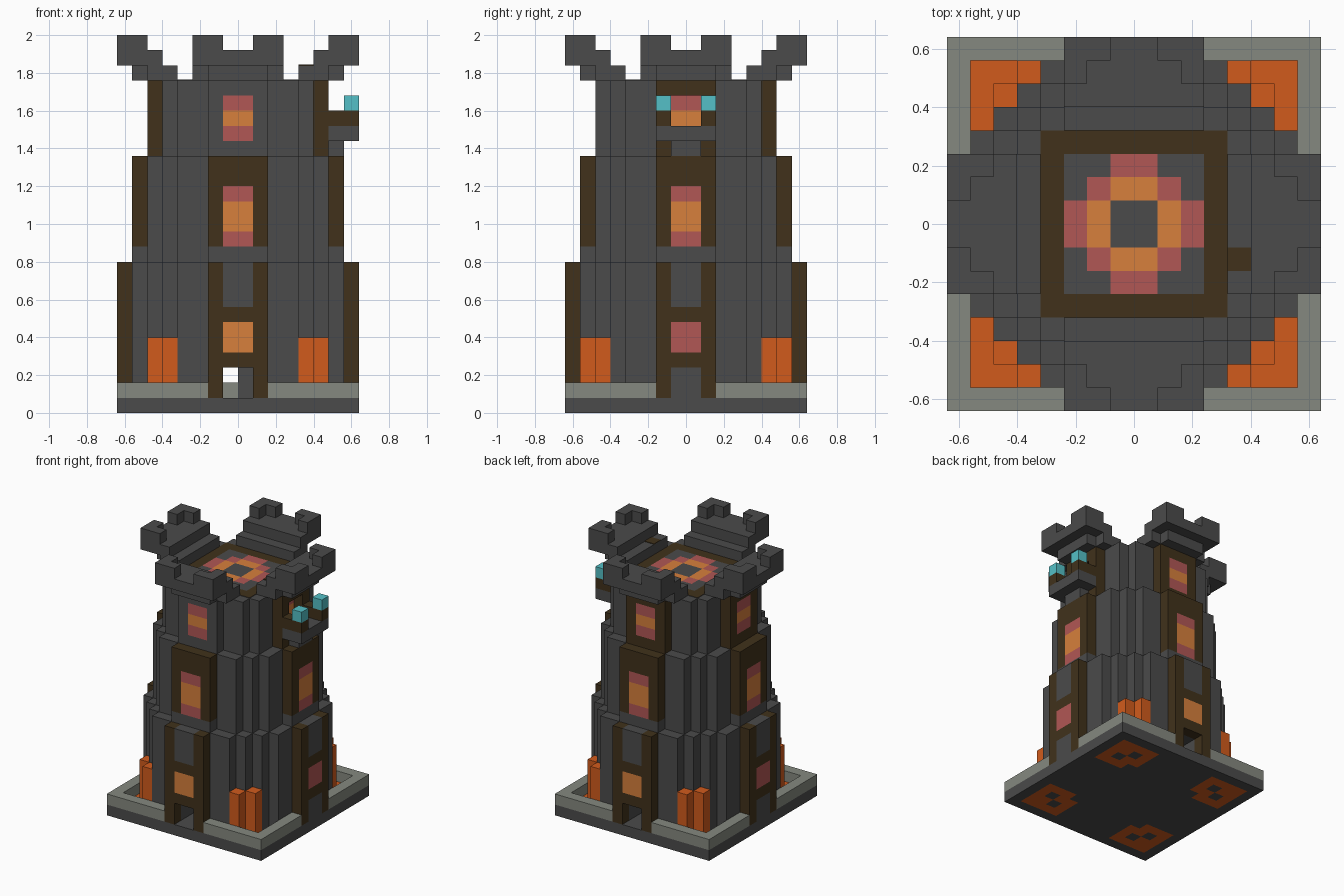
import bpy, bmesh
from math import pi
from mathutils import Matrix, Vector

U = 0.08  # one block
FRONT, RIGHT, BACK, LEFT = range(4)
ALL = (FRONT, RIGHT, BACK, LEFT)

cube = bpy.data.objects.get("Cube")
if cube:
    bpy.data.objects.remove(cube, do_unlink=True)


def material(name, rgb):
    m = bpy.data.materials.new(name)
    m.use_nodes = True
    m.diffuse_color = (*rgb, 1)
    m.node_tree.nodes["Principled BSDF"].inputs["Base Color"].default_value = (*rgb, 1)
    return m


STONE = material("dark_stone", (0.07, 0.07, 0.07))
PALE = material("pale_stone", (0.235, 0.25, 0.215))
WOOD = material("dark_wood", (0.052, 0.031, 0.011))
AMBER = material("amber_glass", (0.68, 0.215, 0.045))
ROSE = material("rose_glass", (0.44, 0.095, 0.09))
LAVA = material("orange_lava", (0.64, 0.105, 0.012))
TEAL = material("teal_lamp", (0.09, 0.53, 0.57))


def finish(name, bm, *mats):
    """Turn a mesh measured in blocks into an object."""
    bmesh.ops.recalc_face_normals(bm, faces=bm.faces)
    bmesh.ops.scale(bm, vec=(U, U, U), verts=bm.verts)
    me = bpy.data.meshes.new(name)
    bm.to_mesh(me)
    bm.free()
    for m in mats:
        me.materials.append(m)
    ob = bpy.data.objects.new(name, me)
    bpy.context.collection.objects.link(ob)
    return ob


def part(name, mat, boxes, sides=(FRONT,)):
    """Boxes (across, outward, up ranges), repeated on the given sides."""
    bm = bmesh.new()
    for k in sides:
        turn = Matrix.Rotation(k * pi / 2, 4, "Z")
        for (x0, x1), (r0, r1), (z0, z1) in boxes:
            place = Matrix.Translation(((x0 + x1) / 2, -(r0 + r1) / 2, (z0 + z1) / 2))
            size = Matrix.Diagonal((x1 - x0, r1 - r0, z1 - z0, 1))
            bmesh.ops.create_cube(bm, size=1, matrix=turn @ place @ size)
    return finish(name, bm, mat)


def pair(across, out, up):
    """A box and its mirror image."""
    a, b = across
    return [((a, b), out, up), ((-b, -a), out, up)]


def tile_slab(name, half, z0, z1, rule, *mats):
    """Square slab of unit tiles, coloured by distance from the centre."""
    bm = bmesh.new()
    bmesh.ops.create_grid(bm, x_segments=2 * half, y_segments=2 * half, size=half,
                          matrix=Matrix.Translation((0, 0, z0)))
    new = bmesh.ops.extrude_face_region(bm, geom=bm.faces[:])["geom"]
    bmesh.ops.translate(bm, vec=(0, 0, z1 - z0),
                        verts=[v for v in new if isinstance(v, bmesh.types.BMVert)])
    bm.normal_update()
    for f in bm.faces:
        if abs(f.normal.z) > 0.5:
            c = f.calc_center_median()
            f.material_index = rule(int(abs(c.x)), int(abs(c.y)))
    return finish(name, bm, *mats)


def tier(name, r, z0, z1):
    """Round tower storey with stepped corners."""
    bm = bmesh.new()
    steps = [(r, 4)]
    for i in range(r - 4):
        steps += [(r - 1 - i, 4 + i), (r - 1 - i, 5 + i)]
    verts = []
    for k in ALL:
        turn = Matrix.Rotation(k * pi / 2, 3, "Z")
        verts += [bm.verts.new(turn @ Vector((x, y, z0))) for x, y in steps]
    face = bm.faces.new(verts)
    new = bmesh.ops.extrude_face_region(bm, geom=[face])["geom"]
    bmesh.ops.translate(bm, vec=(0, 0, z1 - z0),
                        verts=[v for v in new if isinstance(v, bmesh.types.BMVert)])
    return finish(name, bm, STONE)


# Base slab with lava pools, pale kerb and lava pillars
def pool(a, b):
    inside = 3 <= min(a, b) and max(a, b) <= 6
    return int(inside and (a, b) not in ((3, 3), (4, 5), (5, 4)))


tile_slab("base_slab", 8, 0, 1, pool, STONE, LAVA)
part("kerb", PALE, [((2, 8), (7, 8), (1, 2)), ((-7, -2), (7, 8), (1, 2))], ALL)
pillars = []
for s in (1, -1):
    out_far, out_near = sorted((s * 6, s * 7)), sorted((s * 5, s * 6))
    pillars += pair((4, 5), out_far, (1, 5)) + pair((5, 6), out_near, (1, 5))
part("lava_pillars", LAVA, pillars)

# Tower storeys, with a passage through the lowest one
lower = tier("lower_storey", 7, 1, 10)
tier("middle_storey", 6, 10, 17)
tier("upper_storey", 5, 17, 22)
cutter = part("passage_cutter", STONE, [((-1, 1), (-9, 9), (0.5, 3))])
cutter.hide_render = True
cut = lower.modifiers.new("passage", "BOOLEAN")
cut.operation, cut.object, cut.solver = "DIFFERENCE", cutter, "EXACT"
bpy.context.view_layer.objects.active = lower
bpy.ops.object.modifier_apply(modifier=cut.name)
bpy.data.objects.remove(cutter, do_unlink=True)
part("passage_wall", STONE, [((0, 1), (-4, 4), (1, 3))])
part("passage_step", PALE, [((-1, 0), (-4, 4), (1, 2))])

# Lower panels: timber frame, window and arch
out, mid = (7, 8), (-1, 1)
part("lower_frames", WOOD, pair((1, 2), out, (1, 10))
     + [(mid, out, (3, 4)), (mid, out, (6, 7))], ALL)
part("lower_arches", STONE, [(mid, out, (7, 10))], ALL)
part("side_doors", STONE, [(mid, out, (1, 3))], (RIGHT, LEFT))
part("lower_amber_windows", AMBER, [(mid, out, (4, 6))], (FRONT, BACK))
part("lower_rose_windows", ROSE, [(mid, out, (4, 6))], (RIGHT, LEFT))

# Middle panels
out = (6, 7)
part("middle_sills", STONE, [((-2, 2), out, (10, 11))], ALL)
part("middle_frames", WOOD, pair((1, 2), out, (11, 17)) + [(mid, out, (15, 17))], ALL)
part("middle_rose_glass", ROSE, [(mid, out, (11, 12)), (mid, out, (14, 15))], ALL)
part("middle_amber_glass", AMBER, [(mid, out, (12, 14))], ALL)

# Upper panels, stone in front and timber elsewhere
out = (5, 6)
frame = pair((1, 2), out, (17, 22)) + [(mid, out, (17, 18)), (mid, out, (21, 22))]
part("upper_front_frame", STONE, frame)
part("upper_frames", WOOD, frame, (RIGHT, BACK, LEFT))
windows = (FRONT, BACK, LEFT)
part("upper_rose_glass", ROSE, [(mid, out, (18, 19)), (mid, out, (20, 21))], windows)
part("upper_amber_glass", AMBER, [(mid, out, (19, 20))], windows)

# Balcony with lamps and a recessed doorway
door = (5, 5.1)
part("balcony_door_top", ROSE, [(mid, door, (20, 21))], (RIGHT,))
part("balcony_door", AMBER, [(mid, door, (19, 20))], (RIGHT,))
part("balcony_floor", STONE, [((-2, 2), (6, 8), (18, 19)), (mid, (5, 6), (18, 19)),
                              (mid, (6, 7), (17, 18))], (RIGHT,))
part("balcony_rails", WOOD, pair((1, 2), (6, 8), (19, 20)), (RIGHT,))
part("balcony_lamps", TEAL, pair((1, 2), (7, 8), (20, 21)), (RIGHT,))


# Roof mosaic: 0 stone, 1 wood, 2 amber, 3 rose
def mosaic(a, b):
    if max(a, b) == 3:
        return 1
    if a + b == 1:
        return 2
    return 3 if (a, b) in ((1, 1), (0, 2), (2, 0)) else 0


tile_slab("roof_mosaic", 4, 22, 22.05, mosaic, STONE, WOOD, AMBER, ROSE)

# Overhanging battlements with corner-shaped merlons
part("battlements", STONE, [((-3, 3), (4, 6), (22, 23)), ((-2, 2), (6, 7), (22, 23)),
                            ((-3, 3), (5, 8), (23, 24))]
     + pair((2, 3), (6, 8), (24, 25)) + pair((1, 2), (7, 8), (24, 25)), ALL)
part("battlement_board", WOOD, [((-2, -1), (4, 5), (23, 23.05))], (RIGHT,))
